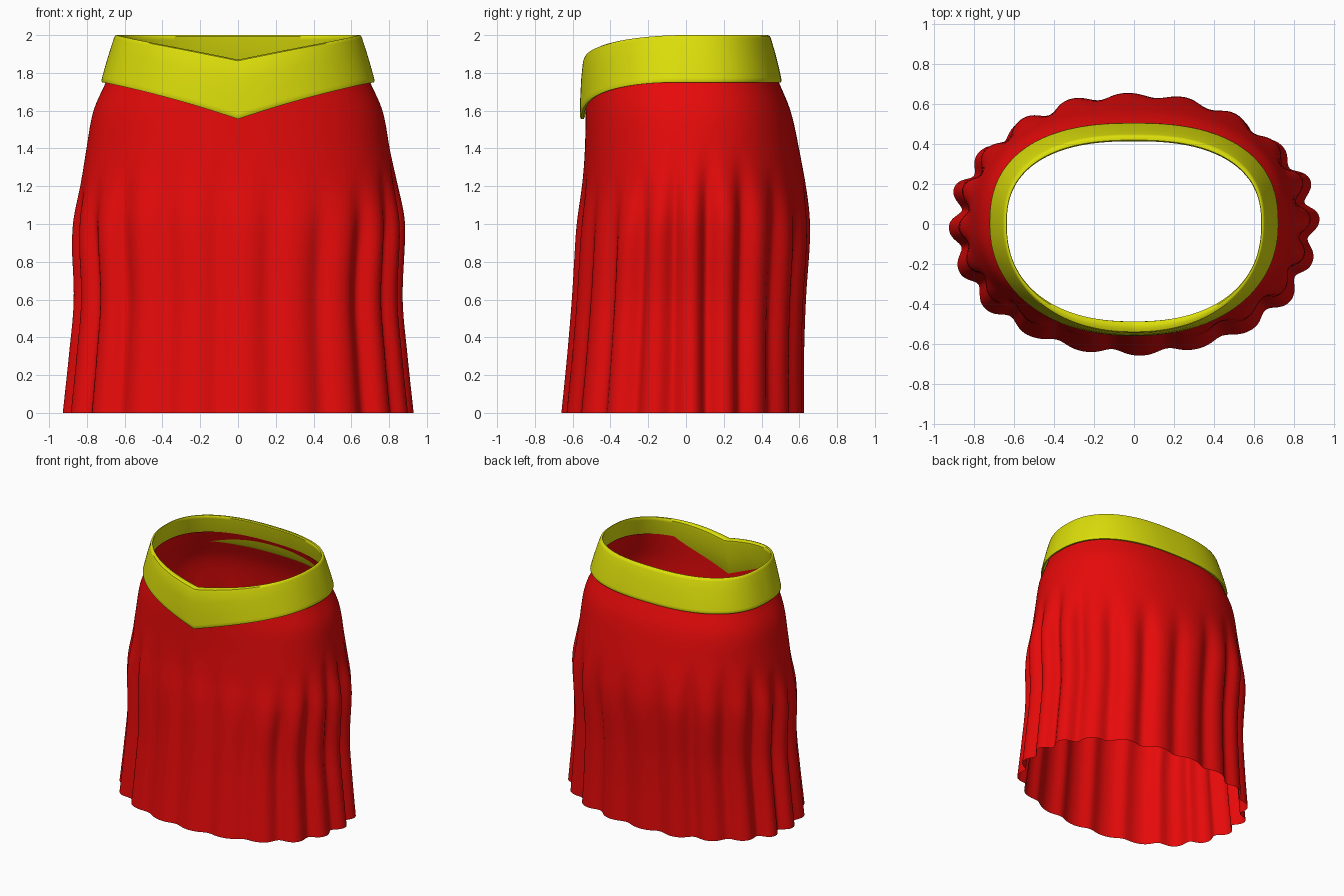
import bpy
from math import sin, cos, pi, radians

if "Cube" in bpy.data.objects:
    bpy.data.objects.remove(bpy.data.objects["Cube"])

N = 320          # columns around
PLEATS = 20


def material(name, color):
    m = bpy.data.materials.new(name)
    m.diffuse_color = color
    m.use_nodes = True
    m.node_tree.nodes["Principled BSDF"].inputs["Base Color"].default_value = m.diffuse_color
    return m


def make_object(name, rings, mat, closed):
    """Join rings of points into a tube; closed also links last ring to first."""
    verts = [p for ring in rings for p in ring]
    n, rows = len(rings[0]), len(rings)
    faces = []
    for r in range(rows if closed else rows - 1):
        a, b = r * n, ((r + 1) % rows) * n
        for i in range(n):
            j = (i + 1) % n
            faces.append((a + i, a + j, b + j, b + i))
    me = bpy.data.meshes.new(name)
    me.from_pydata(verts, [], faces)
    me.materials.append(mat)
    ob = bpy.data.objects.new(name, me)
    bpy.context.collection.objects.link(ob)
    bpy.ops.object.select_all(action='DESELECT')
    ob.select_set(True)
    bpy.context.view_layer.objects.active = ob
    bpy.ops.object.shade_smooth_by_angle(angle=radians(45))
    return ob


def oval(t, half_x, front, back, n_front, n_back):
    """Rounded oval with separate front and back depths and fullness."""
    c, s = cos(t), sin(t)
    n = n_back if s > 0 else n_front
    r = (abs(c) ** n + abs(s) ** n) ** (-1 / n)
    return half_x * c * r, (back if s > 0 else front) * s * r


def smooth(a, b, x):
    k = max(0, min(1, (x - a) / (b - a)))
    return k * k * (3 - 2 * k)


def v_drop(t, depth, power):
    """Dip toward the centre front."""
    return depth * (1 - abs(cos(t))) ** power if sin(t) < 0 else 0


def belt_top(t):
    return 2.0 - v_drop(t, 0.13, 1.02)


def belt_bottom(t):
    return 1.75 - v_drop(t, 0.195, 1.25)


# Skirt silhouette: z, half width, front depth, back depth
PROFILE = [(0, .90, .645, .61), (.3, .868, .615, .61), (.6, .842, .59, .62),
           (1.0, .855, .565, .645), (1.2, .832, .545, .632), (1.4, .802, .535, .598),
           (1.6, .765, .53, .553), (1.75, .70, .525, .492), (1.9, .64, .52, .43)]


def profile_at(z):
    """Smooth curve through the silhouette rows."""
    k = max(i for i in range(len(PROFILE) - 1) if PROFILE[i][0] <= z)
    p1, p2 = PROFILE[k], PROFILE[k + 1]
    p0, p3 = PROFILE[max(k - 1, 0)], PROFILE[min(k + 2, len(PROFILE) - 1)]
    h = p2[0] - p1[0]
    u = (z - p1[0]) / h
    out = []
    for i in (1, 2, 3):
        m1 = h * (p2[i] - p0[i]) / (p2[0] - p0[0])
        m2 = h * (p3[i] - p1[i]) / (p3[0] - p1[0])
        out.append((2*u**3 - 3*u*u + 1) * p1[i] + (u**3 - 2*u*u + u) * m1
                   + (3*u*u - 2*u**3) * p2[i] + (u**3 - u*u) * m2)
    return out


def skirt_point(t, v):
    z = v * (belt_top(t) - 0.14)
    hx, fr, bk = profile_at(z)
    x, y = oval(t, hx, fr, bk, 2.15, 2.1 + 0.3 * smooth(1.0, 1.8, z))
    # Pleats: strongest at the sides, starting at slightly uneven heights
    start = 1.38 + 0.08 * sin(3 * t + 1)
    amp = 0.011 + 0.018 * cos(t) ** 2 + (0.007 if sin(t) > 0 else 0.002) * abs(sin(t))
    amp *= (1 + 0.15 * sin(7 * t)) * smooth(start, start - 0.5, z) if z < start else 0
    phase = PLEATS * (t - radians(92)) + 0.4 * sin(2 * t) * z
    d = amp * cos(phase - 0.3 * sin(phase))
    nx, ny = cos(t) / hx, sin(t) / (bk if sin(t) > 0 else fr)
    k = (nx * nx + ny * ny) ** 0.5
    return x + d * nx / k, y + d * ny / k, z


angles = [2 * pi * i / N for i in range(N)]
ROWS = 44

# Pleated skirt, open at hem and waist
red = material("red_cloth", (0.80, 0.003, 0.003, 1))
make_object("skirt", [[skirt_point(t, r / ROWS) for t in angles]
                      for r in range(ROWS + 1)], red, False)

# Waistband cross-section: (height 0-1, outer 0 to inner 1)
SECTION = [(0, .75), (0, .3), (.04, .03), (.1, 0), (.35, -.08), (.65, -.08), (.93, 0),
           (.98, .08), (1, .35), (1, .7), (.97, .93), (.9, 1), (.5, 1), (.06, 1)]
OUT_LOW, OUT_TOP = (.727, .563, .51), (.652, .545, .445)
IN_LOW, IN_TOP = (.703, .535, .482), (.634, .483, .41)


def belt_point(t, h, k):
    dims = []
    for i in range(3):
        o = OUT_LOW[i] + (OUT_TOP[i] - OUT_LOW[i]) * h
        n = IN_LOW[i] + (IN_TOP[i] - IN_LOW[i]) * h
        dims.append(o + (n - o) * k)
    x, y = oval(t, *dims, 2.15 + 0.15 * k, 2.45)
    lo, hi = belt_bottom(t), belt_top(t)
    return x, y, lo + (hi - lo) * h


# V-front waistband
yellow = material("yellow_band", (0.72, 0.74, 0.003, 1))
make_object("waistband", [[belt_point(t, h, k) for t in angles]
                          for h, k in SECTION], yellow, True)
